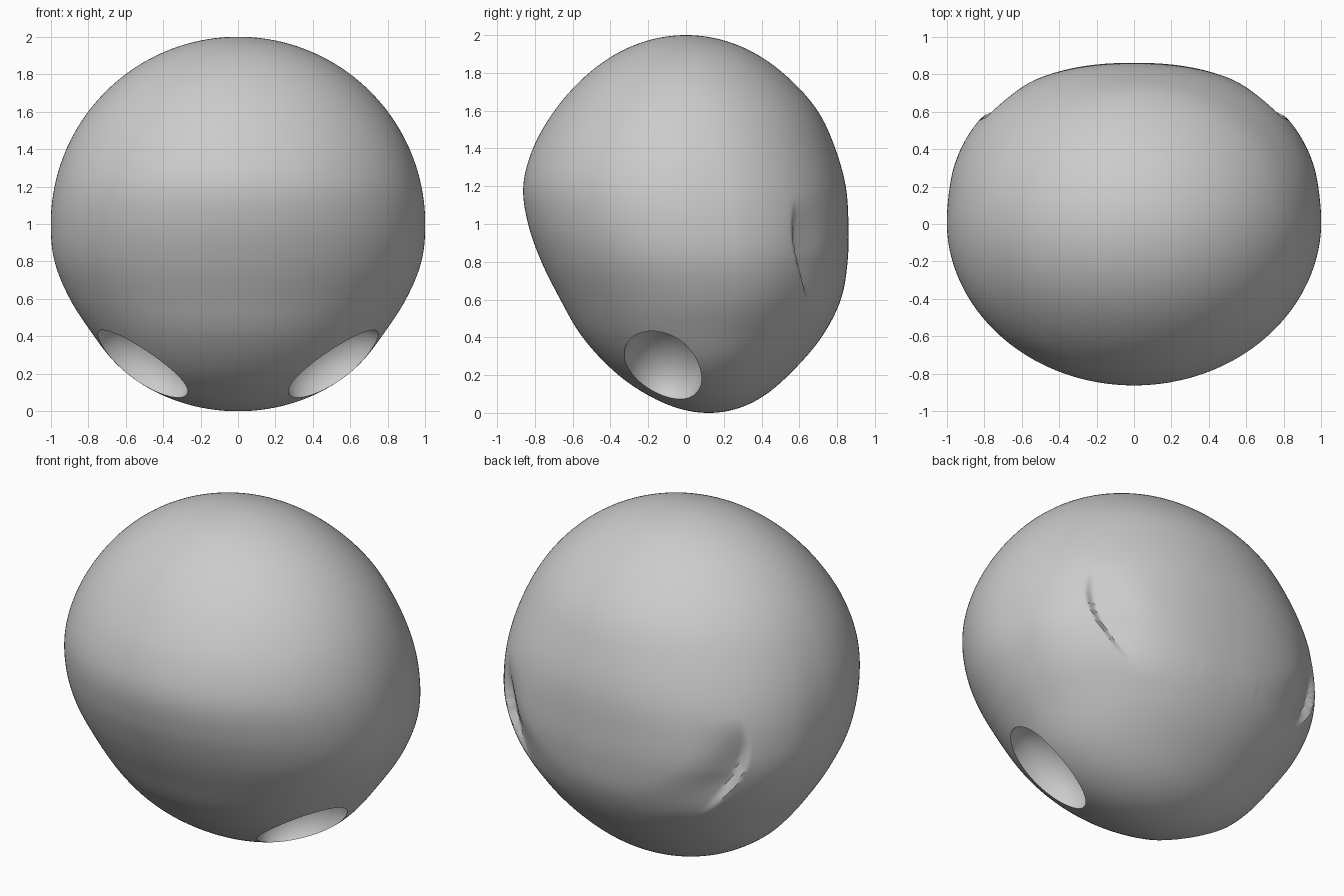
import bpy, bmesh, math
from mathutils import Vector, Matrix

if "Cube" in bpy.data.objects:
    bpy.data.objects.remove(bpy.data.objects["Cube"])

# Profile samples at z = 0, 0.2 ... 2.0, relative to a unit sphere's slice radius
MID = [0.12, 0.093, 0.085, 0.077, 0.045, 0.012, -0.008, -0.01, 0, 0, 0]
DEPTH = [0.72, 0.75, 0.79, 0.81, 0.827, 0.848, 0.871, 0.873, 0.87, 0.855, 0.85]
WIDTH = [1, 0.985, 0.96, 0.98, 1, 1, 1, 1, 1, 1, 1]


def sample(table, z):
    """Catmull-Rom interpolation of a profile table."""
    t = max(0.0, min(z / 0.2, 9.9999))
    i = int(t)
    u = t - i
    a, b, c, d = (table[max(0, min(10, i + k))] for k in (-1, 0, 1, 2))
    return 0.5 * (2 * b + (c - a) * u + (2 * a - 5 * b + 4 * c - d) * u * u
                  + (3 * b - a - 3 * c + d) * u ** 3)


def smooth(t):
    t = max(0.0, min(1.0, t))
    return t * t * (3 - 2 * t)


def shape(p):
    """Turn a unit sphere point into a point on the head."""
    z = 1 + p.z
    r = math.sqrt(max(0.0, 1 - p.z * p.z))
    a = math.atan2(p.y, p.x)
    c, s = math.cos(a), math.sin(a)
    # fuller back corners
    n = 2 + (0.3 * smooth(s * 3) * math.exp(-((z - 0.9) / 0.45) ** 2) if s > 0 else 0)
    k = (abs(c) ** n + abs(s) ** n) ** (-1 / n)
    q = Vector((c * k * r * sample(WIDTH, z),
                sample(MID, z) + s * k * r * sample(DEPTH, z), z))
    # side crease: sharp step in front, fading out towards the back
    crease_y = 0.58 + 0.08 * smooth((1.0 - z) / 0.5)
    d = q.y - crease_y
    if d > -0.02 and abs(q.x) > 0.2 and 0.5 < z < 1.15:
        along = smooth((z - 0.5) / 0.3) * smooth((1.15 - z) / 0.3)
        sink = 0.05 * along * smooth((d + 0.02) / 0.025) * (1 - smooth(d / 0.2))
        q -= Vector((math.copysign(0.75, q.x), 0.65, 0)) * sink
    return q


# Head
bm = bmesh.new()
bmesh.ops.create_icosphere(bm, subdivisions=7, radius=1)
for v in bm.verts:
    v.co = shape(v.co.normalized())
mesh = bpy.data.meshes.new("head")
bm.to_mesh(mesh)
bm.free()
head = bpy.data.objects.new("head", mesh)
bpy.context.collection.objects.link(head)
bpy.context.view_layer.objects.active = head
head.select_set(True)

# Oval sockets on the lower sides
for side in (-1, 1):
    out = Vector((0.55 * side, -0.33, -0.76)).normalized()
    long = Vector((0.81 * side, 0, 0.58))
    long = (long - out * long.dot(out)).normalized()
    cross = out.cross(long)
    axes = Matrix((long, cross, out)).transposed().to_4x4()
    bm = bmesh.new()
    bmesh.ops.create_icosphere(
        bm, subdivisions=5, radius=1,
        matrix=Matrix.Translation((0.515 * side, -0.12, 0.25)) @ axes
        @ Matrix.Diagonal((0.29, 0.22, 0.2, 1)))
    m = bpy.data.meshes.new("socket_cutter")
    bm.to_mesh(m)
    bm.free()
    cutter = bpy.data.objects.new("socket_cutter", m)
    cutter.hide_render = True
    bpy.context.collection.objects.link(cutter)
    mod = head.modifiers.new("socket", 'BOOLEAN')
    mod.operation = 'DIFFERENCE'
    mod.solver = 'EXACT'
    mod.object = cutter
    bpy.ops.object.modifier_apply(modifier=mod.name)
    bpy.data.objects.remove(cutter)

bpy.ops.object.shade_smooth_by_angle(angle=math.radians(40))
